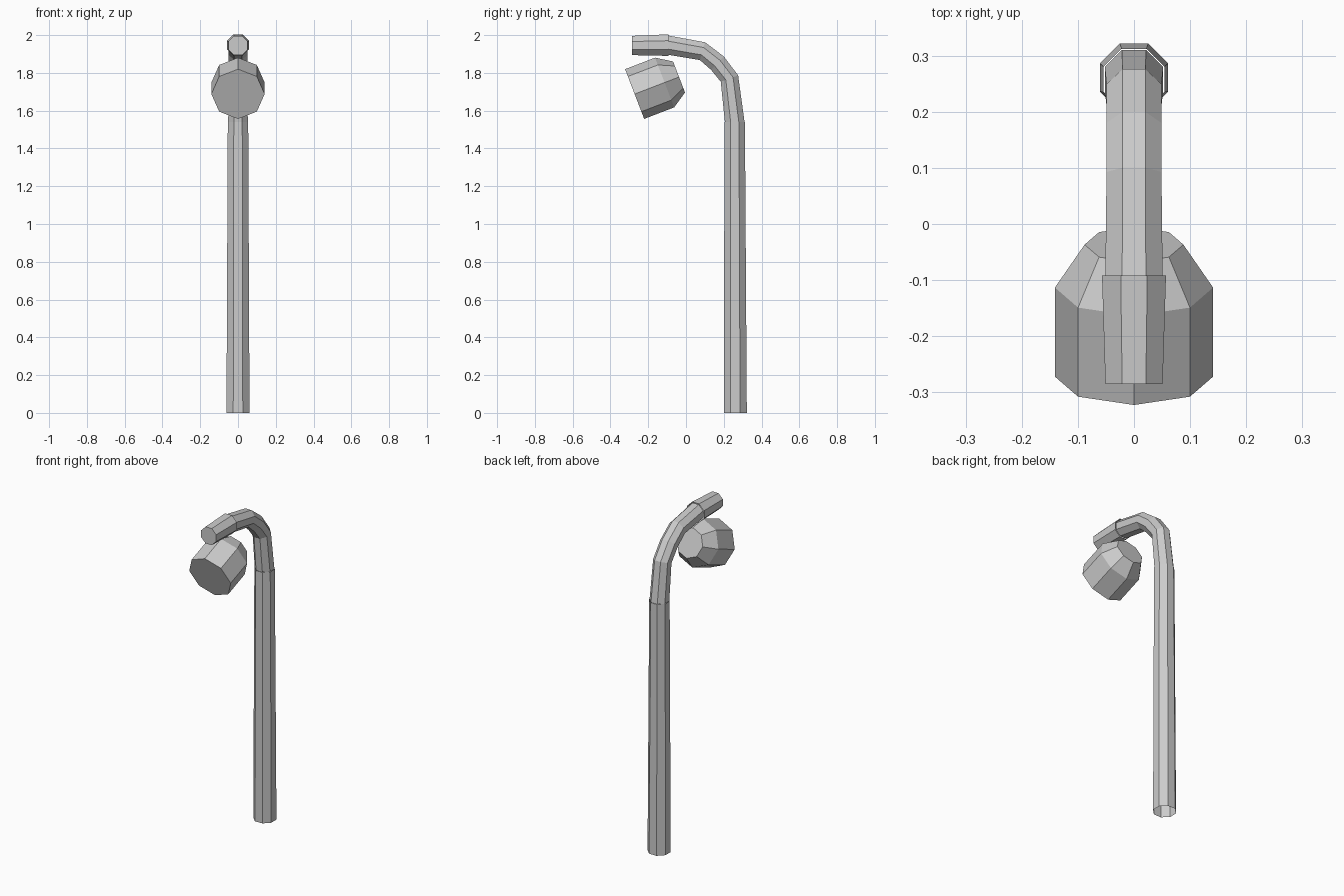
import bpy, bmesh, math

if "Cube" in bpy.data.objects:
    bpy.data.objects.remove(bpy.data.objects["Cube"])

SIDES = 8
grey = bpy.data.materials.new("plain_grey")
grey.diffuse_color = (0.6, 0.6, 0.6, 1)
grey.use_nodes = True
grey.node_tree.nodes["Principled BSDF"].inputs["Base Color"].default_value = grey.diffuse_color


def loft(name, rings, vertex_up=False, cap_start=False, cap_end=False):
    """Skin octagonal rings (y, z, tilt in degrees, circumradius) lying along the x = 0 plane."""
    bm = bmesh.new()
    phase = 0 if vertex_up else math.pi / SIDES
    loops = []
    for y, z, tilt, r in rings:
        t = math.radians(tilt)
        loop = []
        for i in range(SIDES):
            a = phase + i * 2 * math.pi / SIDES
            n = r * math.cos(a)
            loop.append(bm.verts.new((r * math.sin(a), y + n * math.cos(t), z + n * math.sin(t))))
        loops.append(loop)
    for lo, hi in zip(loops, loops[1:]):
        for i in range(SIDES):
            j = (i + 1) % SIDES
            bm.faces.new((lo[i], lo[j], hi[j], hi[i]))
    if cap_start:
        bm.faces.new(loops[0])
    if cap_end:
        bm.faces.new(loops[-1])
    bmesh.ops.recalc_face_normals(bm, faces=bm.faces)
    mesh = bpy.data.meshes.new(name)
    bm.to_mesh(mesh)
    bm.free()
    mesh.materials.append(grey)
    obj = bpy.data.objects.new(name, mesh)
    bpy.context.collection.objects.link(obj)
    return obj


K = 1 / math.cos(math.pi / SIDES)  # flat-to-centre distance -> circumradius

# Upright post, slightly tapered and open at the bottom
loft("post", [(0.261, 0, 0, 0.061 * K), (0.258, 1.54, 0, 0.054 * K)])

# Curved neck
loft("bent_neck", [
    (0.258, 1.54, 0, 0.052 * K),
    (0.230, 1.770, 20, 0.049 * K),
    (0.166, 1.852, 46, 0.049 * K),
    (0.087, 1.915, 74, 0.049 * K),
    (-0.095, 1.947, 90, 0.051 * K),
])

# Straight end sleeve, a little wider where it meets the neck
loft("end_sleeve", [(-0.092, 1.947, 90, 0.057 * K), (-0.285, 1.945, 90, 0.051 * K)],
     cap_end=True)

# Tilted lamp head with a tapered back
TILT = -69
ay, az = -math.sin(math.radians(TILT)), math.cos(math.radians(TILT))
loft("lamp_head",
     [(-0.272 + d * ay, 1.688 + d * az, TILT, r)
      for d, r in ((0, 0.141), (0.17, 0.141), (0.252, 0.088))],
     vertex_up=True, cap_start=True, cap_end=True)
